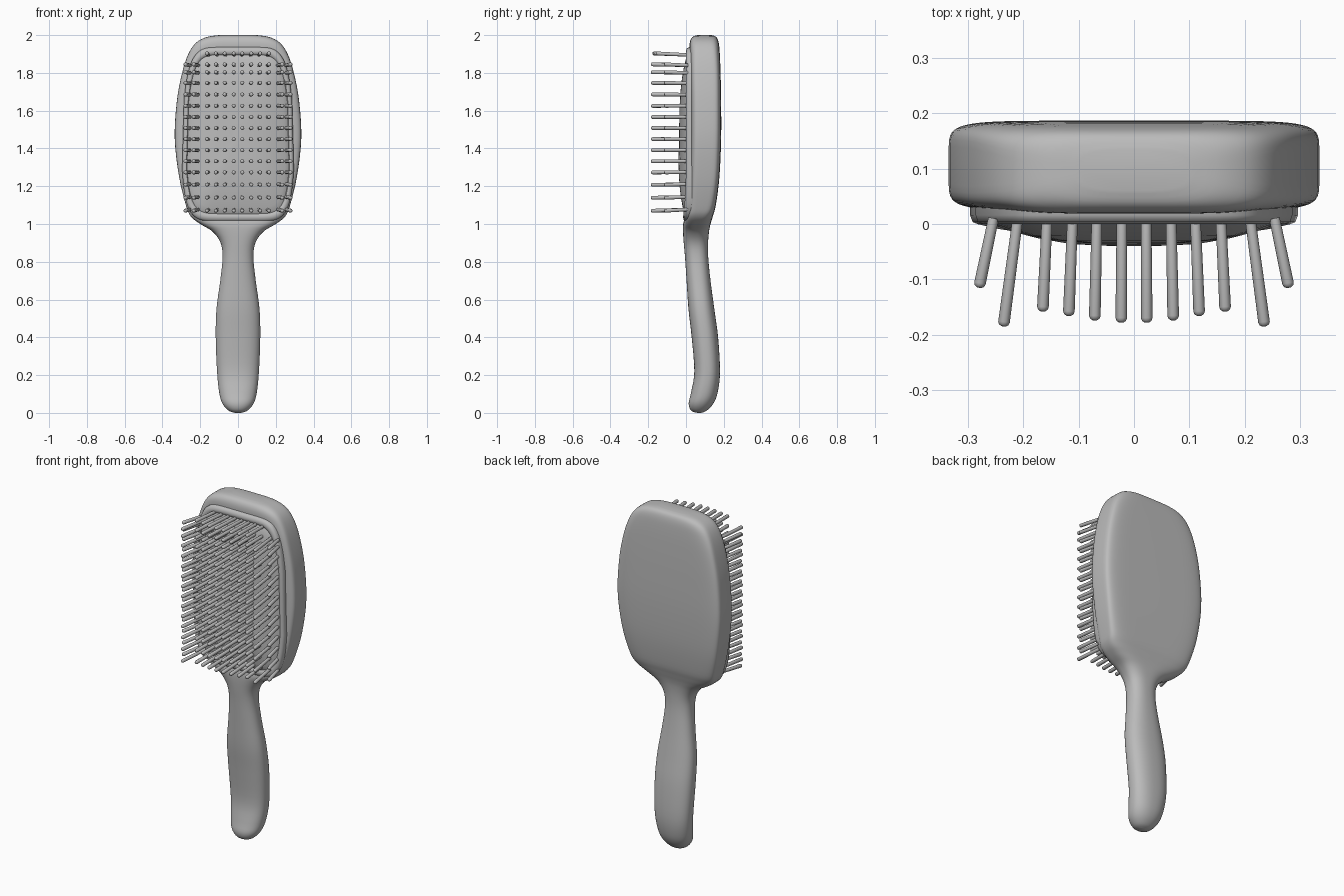
import bpy, bmesh, math
from mathutils import Vector

cube = bpy.data.objects.get("Cube")
if cube:
    bpy.data.objects.remove(cube)

grey = bpy.data.materials.new("plain grey")
grey.use_nodes = True
colour = (0.5, 0.5, 0.5, 1)
grey.diffuse_color = colour
grey.node_tree.nodes["Principled BSDF"].inputs["Base Color"].default_value = colour


def finish(bm, name, angle):
    """Turn a bmesh into a smooth shaded object."""
    bmesh.ops.recalc_face_normals(bm, faces=bm.faces[:])
    mesh = bpy.data.meshes.new(name)
    bm.to_mesh(mesh)
    bm.free()
    mesh.materials.append(grey)
    obj = bpy.data.objects.new(name, mesh)
    bpy.context.collection.objects.link(obj)
    bpy.ops.object.select_all(action='DESELECT')
    obj.select_set(True)
    bpy.context.view_layer.objects.active = obj
    bpy.ops.object.shade_smooth_by_angle(angle=math.radians(angle))
    return obj


def superellipse(count, power):
    for i in range(count):
        a = math.tau * (i + 0.5) / count
        c, s = math.cos(a), math.sin(a)
        yield (math.copysign(abs(c) ** (2 / power), c),
               math.copysign(abs(s) ** (2 / power), s))


def loft(bm, rings, cap_start=True, cap_end=True):
    loops = [[bm.verts.new(p) for p in ring] for ring in rings]
    for lo, hi in zip(loops, loops[1:]):
        for i in range(len(lo)):
            j = (i + 1) % len(lo)
            bm.faces.new((lo[i], lo[j], hi[j], hi[i]))
    if cap_start:
        bm.faces.new(loops[0])
    if cap_end:
        bm.faces.new(loops[-1])


def spline(points, steps):
    """Catmull-Rom through stations."""
    pts = [Vector(p) for p in points]
    pts = [pts[0]] + pts + [pts[-1]]
    for a, b, c, d in zip(pts, pts[1:], pts[2:], pts[3:]):
        for k in range(steps):
            t = k / steps
            yield (b * 2 + (c - a) * t + (a * 2 - b * 5 + c * 4 - d) * t ** 2
                   + (b * 3 - a - c * 3 + d) * t ** 3) / 2
    yield pts[-1]


# Body stations: height, half width, front y, back y, squareness
stations = [
    (0, .015, .06, .08, 2), (.012, .05, .027, .11, 2.1), (.05, .083, .014, .145, 2.2),
    (.11, .1, .027, .168, 2.3), (.22, .111, .044, .18, 2.4), (.4, .118, .03, .17, 2.4),
    (.55, .114, .013, .15, 2.4), (.7, .094, .003, .13, 2.4), (.82, .082, -.005, .118, 2.4),
    (.9, .092, -.012, .117, 2.5), (.96, .135, -.016, .122, 2.8), (1, .2, -.015, .13, 3.4),
    (1.04, .25, -.005, .142, 4.5), (1.1, .276, .01, .158, 6), (1.25, .312, .02, .177, 7),
    (1.45, .335, .024, .186, 7), (1.65, .324, .024, .186, 7), (1.8, .296, .022, .183, 7),
    (1.9, .263, .02, .179, 6), (1.96, .222, .02, .173, 5), (1.99, .165, .034, .16, 4),
    (2, .1, .06, .135, 3)]
body = bmesh.new()
rings = []
for z, w, front, back, power in spline(stations, 4):
    mid, half = (front + back) / 2, (back - front) / 2
    rings.append([(w * u, mid + half * v, z) for u, v in superellipse(64, power)])
loft(body, rings)
finish(body, "brush_body", 60)

# Cushion with a raised lip, a shallow groove and a domed middle
CENTRE, HALF_W, HALF_H = 1.475, .29, .448
profile = [(1.03, .05), (1.03, .016), (1.015, .004), (.98, 0), (.95, .002), (.94, .008), (.925, .004)]
profile += [(s, -.036 + .04 * (s / .925) ** 3) for s in (.87, .78, .66, .5, .3, .1)]
cushion = bmesh.new()
rings = []
for s, y in profile:
    ring = []
    for u, v in superellipse(72, 7):
        x = HALF_W * u * (1 - .15 * v * v - .04 * v)
        tilt = -.016 * max(0, -v) ** 4 * s
        ring.append((x * s, y + tilt, CENTRE + HALF_H * v * s))
    rings.append(ring)
loft(cushion, rings, cap_start=False)
finish(cushion, "cushion_pad", 50)


# Bristles: slim tapered pins with rounded tips
def bristle(bm, root, tip):
    root, tip = Vector(root), Vector(tip)
    axis = (tip - root).normalized()
    side = axis.cross(Vector((0, 0, 1))).normalized()
    up = side.cross(axis)
    length = (tip - root).length
    sections = [(0, .0095), (length - .008, .0105), (length - .003, .0085), (length, .004)]
    loft(bm, [[root + axis * d + (side * math.cos(a) + up * math.sin(a)) * r
               for a in (math.tau * k / 10 for k in range(10))] for d, r in sections])


# Columns: root x, tip x, tip y
columns = [(.022, .023, -.178), (.067, .071, -.174), (.111, .118, -.166),
           (.157, .165, -.158), (.21, .236, -.185), (.254, .28, -.115)]
rows = [1.895, 1.84, 1.8, 1.745, 1.685] + [1.625 - .0585 * i for i in range(7)] + [1.21, 1.143, 1.077]
bristles = bmesh.new()
for index, z in enumerate(rows):
    lean = .05 * ((z - CENTRE) / HALF_H) ** 3 * .2
    used = columns[:4] if index == 0 else columns
    for root_x, tip_x, tip_y in used:
        for mirror in (-1, 1):
            bristle(bristles, (mirror * root_x, .01, z), (mirror * tip_x, tip_y, z + lean))
finish(bristles, "bristles", 50)
